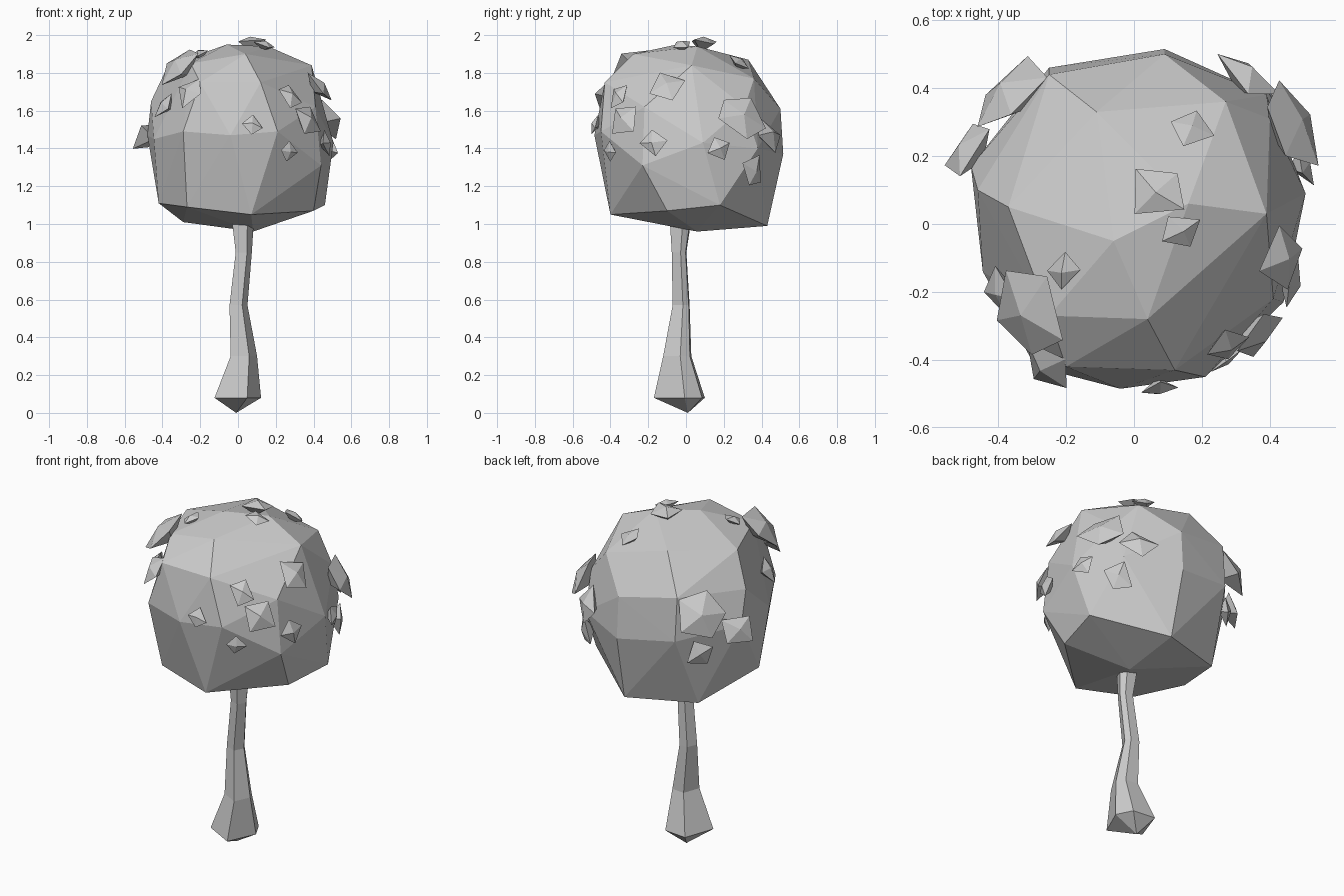
import bpy, bmesh, math, random
from mathutils import Vector, Matrix
from mathutils.bvhtree import BVHTree

if "Cube" in bpy.data.objects:
    bpy.data.objects.remove(bpy.data.objects["Cube"])

random.seed(4)


def add_object(name, bm):
    bmesh.ops.recalc_face_normals(bm, faces=bm.faces[:])
    mesh = bpy.data.meshes.new(name)
    bm.to_mesh(mesh)
    bm.free()
    obj = bpy.data.objects.new(name, mesh)
    bpy.context.collection.objects.link(obj)
    return obj


# Crown: faceted convex mass, corners grouped in tiers
lower = [(.08, .06, .96), (.10, .43, .99), (-.29, .30, 1.01), (-.42, -.08, 1.11),
         (-.27, -.32, 1.09), (.07, -.40, 1.05), (.40, -.10, 1.07), (.46, .18, 1.10)]
middle = [(-.29, -.42, 1.49), (-.04, -.485, 1.47), (.21, -.45, 1.49), (.44, -.23, 1.31),
          (.505, .09, 1.43), (.39, .38, 1.40), (.09, .515, 1.37), (-.25, .46, 1.42),
          (-.48, .17, 1.47), (-.445, -.14, 1.45)]
upper = [(-.20, -.42, 1.75), (.12, -.43, 1.75), (.41, -.22, 1.62), (.40, .31, 1.62),
         (.09, .50, 1.61), (-.25, .44, 1.67), (-.46, .10, 1.65)]
top = [(.04, -.28, 1.90), (-.25, -.27, 1.85), (-.37, .05, 1.84), (-.11, .33, 1.87),
       (.27, .36, 1.77), (.39, .03, 1.84), (-.06, -.05, 1.95), (.16, .06, 1.94)]
bm = bmesh.new()
for p in lower + middle + upper + top:
    bm.verts.new(p)
bmesh.ops.convex_hull(bm, input=bm.verts[:])
loose = [v for v in bm.verts if not v.link_faces]
bmesh.ops.delete(bm, geom=loose, context='VERTS')
bmesh.ops.recalc_face_normals(bm, faces=bm.faces[:])
crown_surface = BVHTree.FromBMesh(bm)
add_object("crown", bm)

# Trunk: five-sided bent tube with flared, pointed foot (x, y, z, rx, ry)
bm = bmesh.new()
corner_angles = [math.radians(d) for d in (-66, 10, 52, 118, 197)]
levels = [(-.003, -.033, .08, .127, .15), (.03, -.045, .30, .072, .083),
          (.002, -.025, .57, .049, .05), (.03, -.036, .85, .044, .043),
          (.025, -.028, 1.02, .06, .063)]
rings = []
for x, y, z, rx, ry in levels:
    rings.append([bm.verts.new((x + rx * math.cos(a), y + ry * math.sin(a), z))
                  for a in corner_angles])
for a, b in zip(rings, rings[1:]):
    for i in range(5):
        j = (i + 1) % 5
        bm.faces.new((a[i], a[j], b[j], b[i]))
foot = bm.verts.new((-.01, .01, 0))
for i in range(5):
    bm.faces.new((rings[0][(i + 1) % 5], rings[0][i], foot))
bm.faces.new(rings[-1])
add_object("trunk", bm)

# Leaf clusters: flattened chips set onto the crown surface (x, y, z, radius)
chips = [(-.28, -.42, 1.70, .10), (-.31, -.25, 1.83, .14), (-.42, -.21, 1.64, .085),
         (-.36, .38, 1.57, .155), (-.50, .23, 1.47, .11), (-.35, .37, 1.34, .08),
         (.06, .09, 1.965, .10), (.14, -.02, 1.945, .065), (.17, .29, 1.88, .07),
         (-.21, -.14, 1.91, .06), (.47, .29, 1.56, .14), (.45, -.10, 1.73, .10),
         (.51, .18, 1.40, .075), (.42, .38, 1.27, .09), (.33, .44, 1.48, .11),
         (.49, -.18, 1.43, .08), (.36, -.32, 1.55, .105), (.28, -.36, 1.68, .08),
         (.27, -.40, 1.38, .06), (.075, -.49, 1.53, .06)]
for n, (x, y, z, r) in enumerate(chips):
    bm = bmesh.new()
    sides = 5 if r > .13 else 4
    start = random.uniform(0, math.tau)
    rim = []
    for i in range(sides):
        a = start + (i + random.uniform(-.15, .15)) * math.tau / sides
        s = r * random.uniform(.85, 1.05)
        rim.append(bm.verts.new((s * math.cos(a), s * math.sin(a), random.uniform(-.1, .1) * r)))
    outer = bm.verts.new((0, 0, r * .27))
    inner = bm.verts.new((0, 0, -r * .55))
    for i in range(sides):
        j = (i + 1) % sides
        bm.faces.new((rim[i], rim[j], outer))
        bm.faces.new((rim[j], rim[i], inner))
    spot, face_normal, _, _ = crown_surface.find_nearest(Vector((x, y, z)))
    radial = Vector((x, y, z - 1.45)).normalized()
    # larger chips tip upward more
    normal = (face_normal + radial + Vector((0, 0, 5 * r))).normalized()
    turn = normal.to_track_quat('Z', 'Y').to_matrix().to_4x4()
    bm.transform(Matrix.Translation(spot + (face_normal + radial) * r * .18) @ turn)
    add_object(f"leaf_cluster_{n + 1}", bm)
